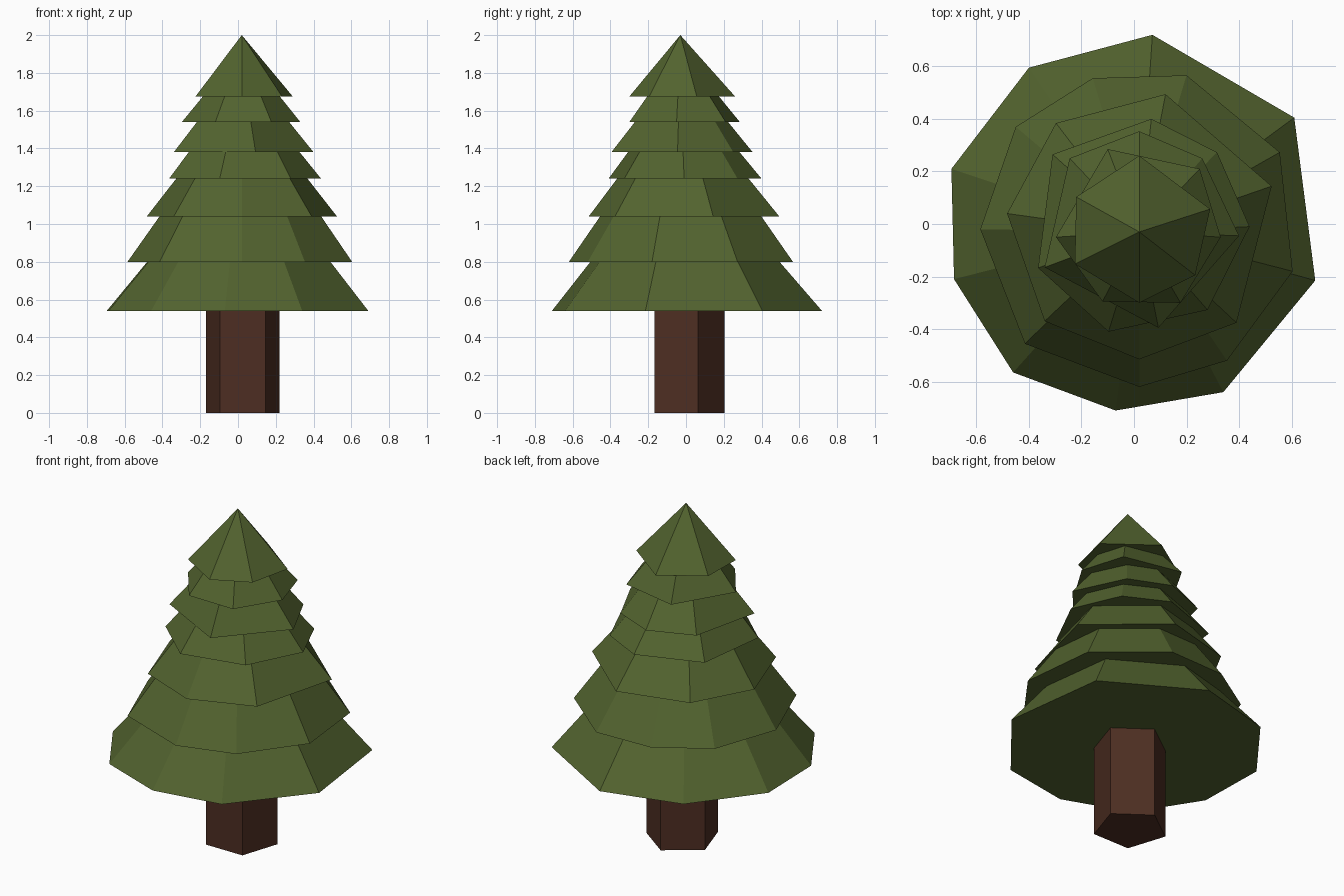
import bpy, bmesh, math
from mathutils import Vector

if "Cube" in bpy.data.objects:
    bpy.data.objects.remove(bpy.data.objects["Cube"])

def material(name, color):
    m = bpy.data.materials.new(name)
    m.diffuse_color = (*color, 1)
    m.use_nodes = True
    m.node_tree.nodes["Principled BSDF"].inputs["Base Color"].default_value = m.diffuse_color
    return m

GREEN = material("needles", (0.085, 0.125, 0.028))
BROWN = material("bark", (0.075, 0.027, 0.016))
AXIS = Vector((0.02, -0.03))          # tip of the tree seen from above

def frustum(name, outline, z0, z1, taper, mat):
    """Flat-faced tapered prism; taper 0 closes to a point on the axis."""
    bm = bmesh.new()
    low = [bm.verts.new((x, y, z0)) for x, y in outline]
    n = len(low)
    bm.faces.new(low[::-1])
    if taper == 0:
        tip = bm.verts.new((*AXIS, z1))
        for i in range(n):
            bm.faces.new((low[i], low[(i + 1) % n], tip))
    else:
        top = [bm.verts.new((*AXIS.lerp(Vector(p), taper), z1)) for p in outline]
        for i in range(n):
            j = (i + 1) % n
            bm.faces.new((low[i], low[j], top[j], top[i]))
        bm.faces.new(top)
    bmesh.ops.recalc_face_normals(bm, faces=bm.faces)
    me = bpy.data.meshes.new(name)
    bm.to_mesh(me)
    bm.free()
    me.materials.append(mat)
    ob = bpy.data.objects.new(name, me)
    bpy.context.collection.objects.link(ob)

# Trunk: five-sided post
pentagon = [(0.025 + 0.205 * math.cos(math.radians(90 + 72 * k)),
             0.205 * math.sin(math.radians(90 + 72 * k))) for k in range(5)]
frustum("trunk", pentagon, 0, 0.55, 1, BROWN)

# Branch tiers, bottom to top: base height, taper, irregular skirt outline
tiers = [
    (0.54, 0.70, [(.07, .72), (-.40, .595), (-.695, .21), (-.685, -.21), (-.46, -.565),
                  (-.07, -.71), (.34, -.64), (.69, -.215), (.61, .405)]),
    (0.80, 0.72, [(.20, .566), (-.157, .555), (-.45, .37), (-.585, -.02), (-.415, -.456),
                  (.02, -.62), (.354, -.52), (.604, -.18), (.555, .273)]),
    (1.04, 0.69, [(.12, .494), (-.297, .384), (-.483, .04), (-.34, -.37), (.02, -.515),
                  (.39, -.376), (.524, .144)]),
    (1.24, 0.73, [(.066, .40), (-.31, .265), (-.365, -.167), (-.097, -.41), (.28, -.327),
                  (.44, -.01), (.316, .273)]),
    (1.38, 0.66, [(.02, .353), (-.245, .25), (-.34, -.165), (.093, -.395), (.40, -.045),
                  (.26, .25)]),
    (1.54, 0.65, [(-.10, .285), (-.297, -.05), (-.12, -.295), (.177, -.30), (.33, -.05),
                  (.25, .21)]),
    (1.675, 0, [(.02, .26), (-.22, .103), (-.225, -.152), (.02, -.30), (.233, -.195),
                (.29, .057)]),
]
for i, (z, taper, outline) in enumerate(tiers):
    z1 = tiers[i + 1][0] if i + 1 < len(tiers) else 2.0
    frustum(f"branch_tier_{i + 1}", outline, z, z1, taper, GREEN)
